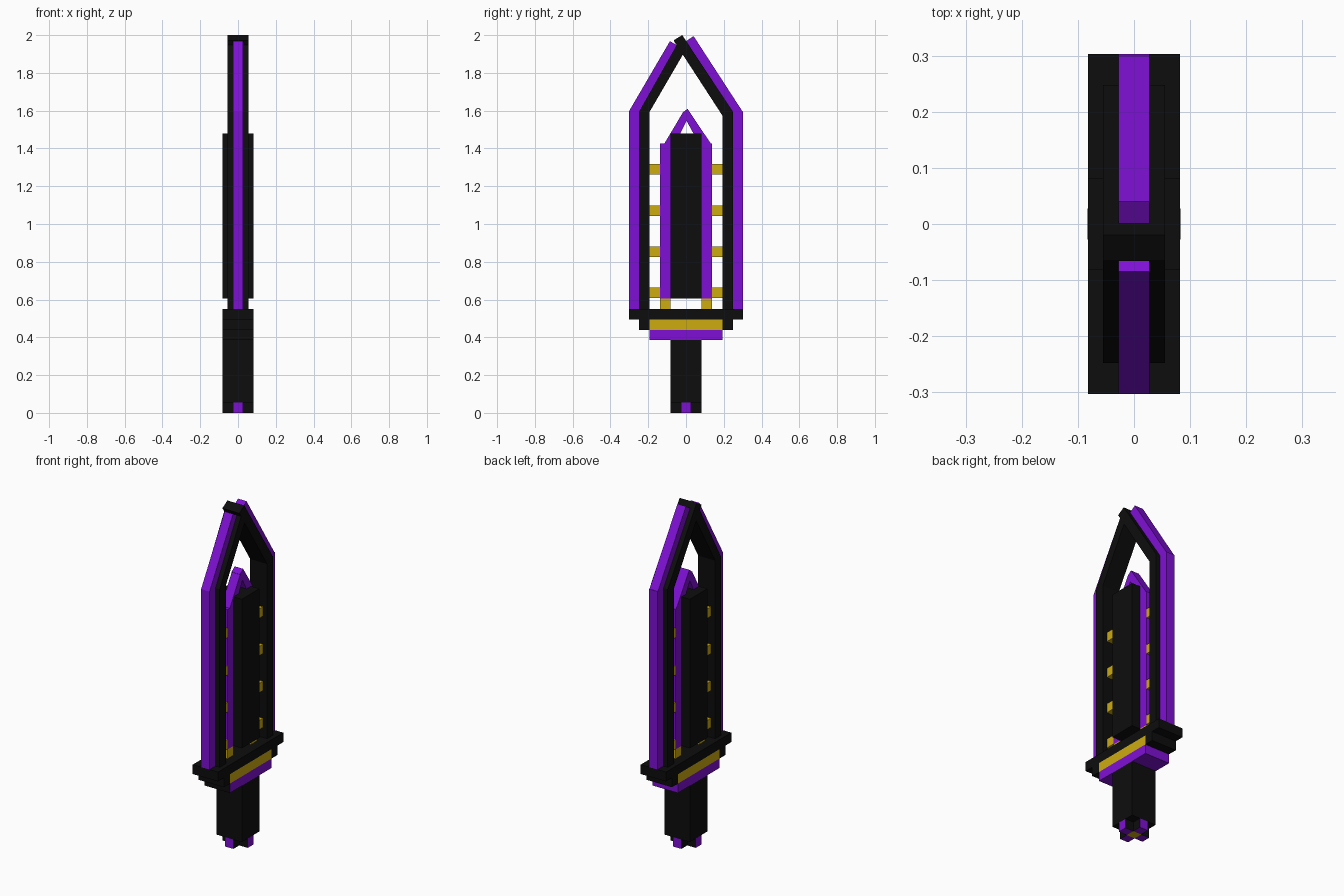
import bpy, bmesh
from mathutils import Vector

if "Cube" in bpy.data.objects:
    bpy.data.objects.remove(bpy.data.objects["Cube"], do_unlink=True)


def make_material(name, rgb):
    m = bpy.data.materials.new(name)
    m.use_nodes = True
    m.diffuse_color = (*rgb, 1)
    bsdf = next(n for n in m.node_tree.nodes if n.type == 'BSDF_PRINCIPLED')
    bsdf.inputs["Base Color"].default_value = (*rgb, 1)
    bsdf.inputs["Roughness"].default_value = 0.8
    return m


BLACK = make_material("black", (0.004, 0.004, 0.004))
PURPLE = make_material("purple", (0.21, 0.005, 0.66))
GOLD = make_material("gold", (0.61, 0.41, 0.005))

DIRS = {"+x": Vector((1, 0, 0)), "-x": Vector((-1, 0, 0)),
        "+y": Vector((0, 1, 0)), "-y": Vector((0, -1, 0)), "-z": Vector((0, 0, -1))}


def prism(name, half_x, profile, mat, painted=None, paint="", x=0.0):
    """Extrude a (y, z) profile along x; faces towards the paint directions get a second colour."""
    bm = bmesh.new()
    face = bm.faces.new([bm.verts.new((x - half_x, y, z)) for y, z in profile])
    ext = bmesh.ops.extrude_face_region(bm, geom=[face])
    verts = [v for v in ext["geom"] if isinstance(v, bmesh.types.BMVert)]
    bmesh.ops.translate(bm, verts=verts, vec=(2 * half_x, 0, 0))
    bmesh.ops.recalc_face_normals(bm, faces=bm.faces)
    bm.normal_update()
    for f in bm.faces:
        if any(f.normal.dot(DIRS[d]) > 0.9 for d in paint.split()):
            f.material_index = 1
    me = bpy.data.meshes.new(name)
    bm.to_mesh(me)
    bm.free()
    me.materials.append(mat)
    if painted:
        me.materials.append(painted)
    ob = bpy.data.objects.new(name, me)
    bpy.context.collection.objects.link(ob)
    return ob


def box(name, half_x, y0, y1, z0, z1, mat, painted=None, paint="", x=0.0):
    return prism(name, half_x, [(y0, z0), (y1, z0), (y1, z1), (y0, z1)], mat, painted, paint, x)


# Widths of the three thickness steps and the y steps of the layers
THIN, MID, WIDE = 0.0275, 0.055, 0.082
Y1, Y2, Y3, Y4, Y5 = 0.082, 0.137, 0.192, 0.248, 0.303

# Pommel: plus shape with coloured ends and underside
box("pommel_core", THIN, -THIN, THIN, 0, 0.055, GOLD)
box("pommel_front", THIN, -WIDE, -THIN, 0, 0.055, BLACK, PURPLE, "-y -z")
box("pommel_back", THIN, THIN, WIDE, 0, 0.055, BLACK, PURPLE, "+y -z")
for side, s, d in (("left", 1, "+x"), ("right", -1, "-x")):
    box("pommel_" + side, THIN, -THIN, THIN, 0, 0.055, BLACK, PURPLE, d + " -z", x=s * MID)

# Grip and stepped guard
box("grip", WIDE, -Y1, Y1, 0.055, 0.385, BLACK)
box("guard_lower", WIDE, -Y3, Y3, 0.385, 0.44, BLACK, PURPLE, "+x -x +y -z")
box("guard_middle", WIDE, -Y3, Y3, 0.44, 0.495, BLACK, GOLD, "+x -x")
box("guard_upper", WIDE, -Y5, Y5, 0.495, 0.55, BLACK)

# Floating centre block of the blade
box("blade_core", WIDE, -Y1, Y1, 0.605, 1.48, BLACK)


def span(s, a, b):
    return (a, b) if s > 0 else (-b, -a)


# Straight parts on the front and back edges
for side, s in (("front", -1), ("back", 1)):
    box("guard_end_" + side, WIDE, *span(s, Y3, Y4), 0.44, 0.495, BLACK)
    box("outer_edge_" + side, THIN, *span(s, Y4, Y5), 0.55, 1.595, PURPLE)
    box("frame_bar_" + side, MID, *span(s, Y3, Y4), 0.55, 1.595, BLACK)
    box("inner_edge_" + side, THIN, *span(s, Y1, Y2), 0.605, 1.425, PURPLE)
    box("inner_foot_" + side, THIN, *span(s, Y1, Y2), 0.55, 0.605, GOLD)
    for i, z in enumerate((0.608, 0.825, 1.042, 1.262)):
        box(f"stud_{side}_{i + 1}", THIN, *span(s, Y2, Y3), z, z + 0.055, GOLD)

# Slanted tip bars, the back ones running past the apex
prism("frame_tip_front", MID, [(-Y4, 1.595), (-Y3, 1.595), (0.0, 1.925), (-0.045, 1.955)], BLACK)
prism("frame_tip_back", MID, [(Y4, 1.595), (Y3, 1.575), (-0.066, 1.972), (-0.02, 2.0)], BLACK)
prism("edge_tip_front", THIN, [(-Y5, 1.595), (-Y4, 1.595), (-0.045, 1.945), (-0.085, 1.968)], PURPLE)
prism("edge_tip_back", THIN, [(Y5, 1.59), (Y4, 1.585), (0.0, 1.968), (0.04, 1.995)], PURPLE)
prism("inner_tip_front", THIN, [(-0.115, 1.425), (-0.07, 1.40), (0.005, 1.55), (-0.018, 1.588)], PURPLE)
prism("inner_tip_back", THIN, [(0.132, 1.425), (0.08, 1.405), (-0.02, 1.588), (0.008, 1.61)], PURPLE)
